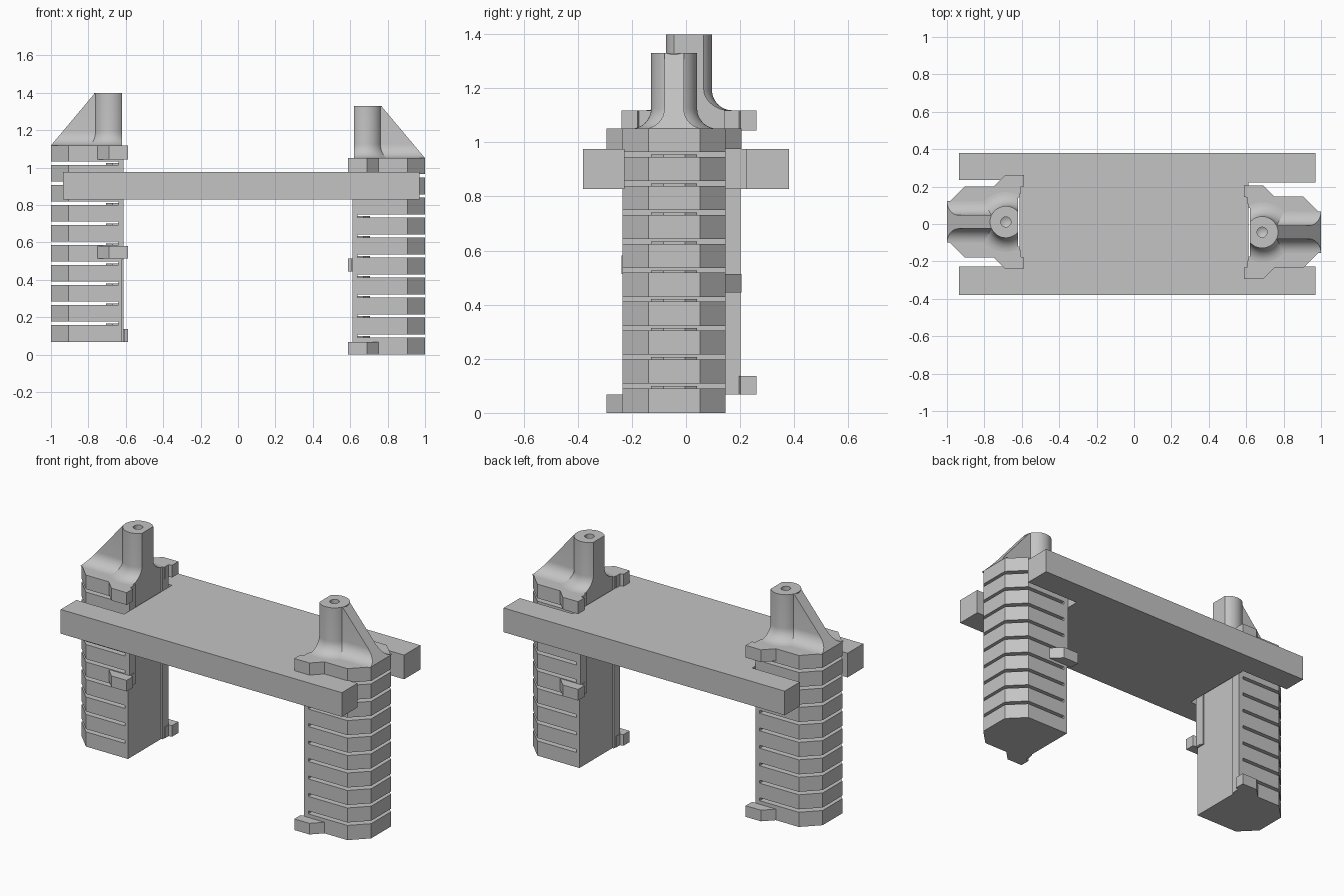
import bpy, bmesh, math
from mathutils import Matrix, Vector

cube = bpy.data.objects.get("Cube")
if cube:
    bpy.data.objects.remove(cube, do_unlink=True)

grey = bpy.data.materials.new("plain_grey")
grey.use_nodes = True
grey.diffuse_color = (0.55, 0.55, 0.55, 1)
grey.node_tree.nodes["Principled BSDF"].inputs["Base Color"].default_value = (0.55, 0.55, 0.55, 1)


def add_prism(bm, outline, low, high):
    """Extrude a plan outline between two heights."""
    face = bm.faces.new([bm.verts.new((x, y, low)) for x, y in outline])
    new = bmesh.ops.extrude_face_region(bm, geom=[face])["geom"]
    verts = [v for v in new if isinstance(v, bmesh.types.BMVert)]
    bmesh.ops.translate(bm, verts=verts, vec=(0, 0, high - low))


def box(x0, x1, y0, y1):
    return [(x0, y0), (x1, y0), (x1, y1), (x0, y1)]


def finish(name, bm, place=None, smooth=False):
    bmesh.ops.recalc_face_normals(bm, faces=bm.faces)
    mesh = bpy.data.meshes.new(name)
    bm.to_mesh(mesh)
    bm.free()
    mesh.materials.append(grey)
    obj = bpy.data.objects.new(name, mesh)
    bpy.context.collection.objects.link(obj)
    if place:
        obj.matrix_world = place
    if smooth:
        bpy.ops.object.select_all(action="DESELECT")
        obj.select_set(True)
        bpy.context.view_layer.objects.active = obj
        bpy.ops.object.shade_smooth_by_angle(angle=math.radians(30))
    return obj


def cut(bm, point, normal):
    """Slice away everything on the normal side and cap the opening."""
    geom = bm.verts[:] + bm.edges[:] + bm.faces[:]
    bmesh.ops.bisect_plane(bm, geom=geom, plane_co=point, plane_no=normal, clear_outer=True)
    rim = [e for e in bm.edges if e.is_boundary]
    bmesh.ops.holes_fill(bm, edges=rim)


HEIGHT, TOP, INNER = 1.05, 1.33, -0.62
POST_X, POST_R, FIN, FILLET = -0.685, 0.085, 0.036, 0.075
PITCH, SLOT_LOW, SLOT = 0.107, 0.09, 0.018


def fillet(width):
    """Half-width against height, flaring out at the foot."""
    steps = [i * math.pi / 16 for i in range(9)]
    return [(width + FILLET * (1 - math.sin(a)), HEIGHT + FILLET * (1 - math.cos(a))) for a in steps]


def make_tower(side, place):
    # Slotted body: stacked eight-sided slices joined by a thin inner spine
    plan = [(INNER, -0.19), (INNER, 0.19), (-0.905, 0.19), (-1, 0.095), (-1, -0.095), (-0.905, -0.19)]
    core = [(-0.635, -0.085), (-0.635, 0.085), (-0.67, 0.085), (-0.705, 0.04), (-0.705, -0.04), (-0.67, -0.085)]
    bm = bmesh.new()
    low = 0
    for i in range(9):
        slot = SLOT_LOW + i * PITCH
        add_prism(bm, plan, low, slot)
        add_prism(bm, box(-0.64, INNER, -0.19, 0.19), slot, slot + SLOT)
        add_prism(bm, core, slot, slot + SLOT / 2)
        low = slot + SLOT
    add_prism(bm, plan, low, HEIGHT)
    finish(side + "_tower_body", bm, place)

    # Guide rails on the inner face
    bm = bmesh.new()
    add_prism(bm, box(INNER, -0.611, 0.13, 0.19), 0, HEIGHT)
    add_prism(bm, box(INNER, -0.611, -0.19, -0.13), 0.44, HEIGHT)
    finish(side + "_guide_rails", bm, place)

    # Hooked tabs at the inner corners
    hook = [(-0.75, 0.19), (-0.69, 0.25), (-0.587, 0.25), (-0.587, 0.19), (-0.608, 0.185), (-0.608, 0.15), (-0.75, 0.15)]
    bm = bmesh.new()
    for sign, low in ((1, 0), (1, 0.975), (-1, 0.445), (-1, 0.975)):
        add_prism(bm, [(x, sign * y) for x, y in hook], low, low + (0.068 if low == 0.445 else 0.075 if low else 0.068))
    finish(side + "_tabs", bm, place)

    # Round post with a flared foot, blind hole and flattened inner side
    profile = [(0, HEIGHT)] + fillet(POST_R) + [(POST_R, TOP), (0.027, TOP), (0.027, TOP - 0.12), (0, TOP - 0.135)]
    bm = bmesh.new()
    verts = [bm.verts.new((r, 0, z)) for r, z in profile]
    edges = [bm.edges.new(pair) for pair in zip(verts, verts[1:])]
    bmesh.ops.spin(bm, geom=verts + edges, cent=(0, 0, 0), axis=(0, 0, 1), angle=math.tau, steps=48)
    bmesh.ops.remove_doubles(bm, verts=bm.verts, dist=0.0002)
    bmesh.ops.translate(bm, verts=bm.verts, vec=(POST_X, 0, 0))
    cut(bm, (INNER, 0, 0), (1, 0, 0))
    finish(side + "_post", bm, place, smooth=True)

    # Sloping fin behind the post, with the same flared foot
    half = fillet(FIN) + [(FIN, TOP)]
    section = half + [(-y, z) for y, z in reversed(half)]
    bm = bmesh.new()
    face = bm.faces.new([bm.verts.new((-1, y, z)) for y, z in section])
    new = bmesh.ops.extrude_face_region(bm, geom=[face])["geom"]
    bmesh.ops.translate(bm, verts=[v for v in new if isinstance(v, bmesh.types.BMVert)], vec=(0.29, 0, 0))
    edge = Vector((-0.765, 0, TOP))
    foot = Vector((-1, 0, HEIGHT))
    slope = edge - foot
    cut(bm, foot, (-slope.z, 0, slope.x))
    finish(side + "_fin", bm, place, smooth=True)


# The two towers are half-turned copies at slightly different heights
make_tower("right", Matrix.Translation((0, 0.011, 0.068)))
make_tower("left", Matrix.Translation((0, -0.044, 0)) @ Matrix.Rotation(math.pi, 4, "Z"))

# Deck with a notch at each end for the towers
deck = [(-0.935, -0.38), (0.97, -0.38), (0.97, -0.228), (0.612, -0.228), (0.612, 0.222), (0.97, 0.222),
        (0.97, 0.38), (-0.935, 0.38), (-0.935, 0.234), (-0.612, 0.234), (-0.612, -0.228), (-0.935, -0.228)]
bm = bmesh.new()
add_prism(bm, deck, 0.828, 0.976)
finish("deck", bm)
